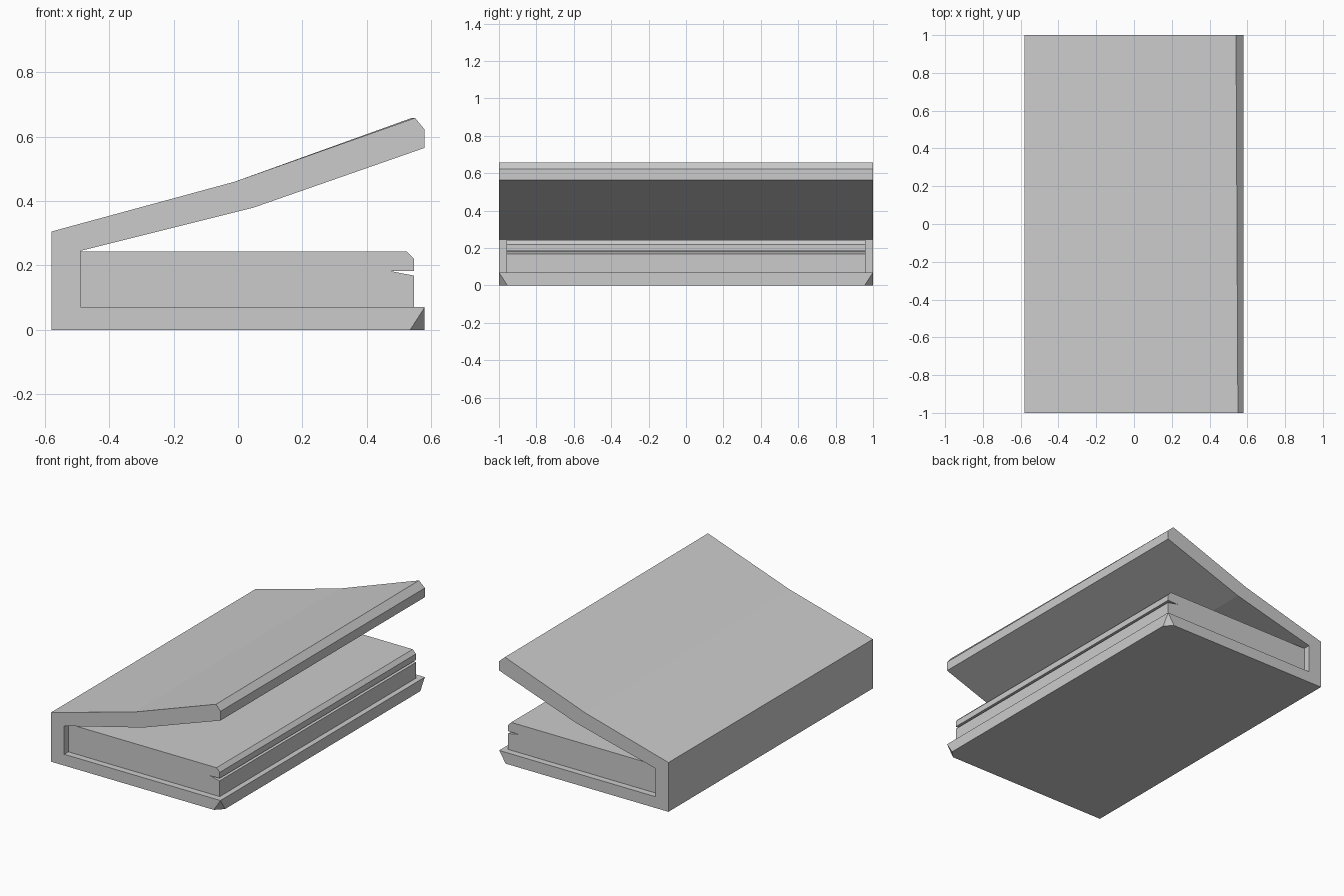
import bpy
import bmesh

cube = bpy.data.objects.get("Cube")
if cube:
    bpy.data.objects.remove(cube, do_unlink=True)

# Single plain grey
grey = bpy.data.materials.new("plain_grey")
grey.use_nodes = True
colour = (0.6, 0.6, 0.6, 1)
grey.diffuse_color = colour
grey.node_tree.nodes["Principled BSDF"].inputs["Base Color"].default_value = colour


def extrude_profile(name, profile, half_length, finish=None):
    """Extrude an x-z outline along y, centred on y = 0."""
    bm = bmesh.new()
    outline = bm.faces.new([bm.verts.new((x, -half_length, z)) for x, z in profile])
    grown = bmesh.ops.extrude_face_region(bm, geom=[outline])["geom"]
    moved = [g for g in grown if isinstance(g, bmesh.types.BMVert)]
    bmesh.ops.translate(bm, verts=moved, vec=(0, 2 * half_length, 0))
    if finish:
        finish(bm)
    bmesh.ops.recalc_face_normals(bm, faces=bm.faces)
    mesh = bpy.data.meshes.new(name)
    bm.to_mesh(mesh)
    bm.free()
    mesh.materials.append(grey)
    obj = bpy.data.objects.new(name, mesh)
    bpy.context.collection.objects.link(obj)
    return obj


def finish_cover(bm):
    # Top edge bevel narrows slightly towards the front
    for v in bm.verts:
        if v.co.z > 0.65 and v.co.y > 0:
            v.co.x -= 0.01
    # Clip both lower corners of the opening side
    for side in (-1, 1):
        corner = [v for v in bm.verts
                  if v.co.x > 0.57 and v.co.z < 0.01 and v.co.y * side > 0.99][0]
        along_x = bm.verts.new((0.535, side, 0))
        along_y = bm.verts.new((0.58, side * 0.955, 0))
        along_z = [v for v in bm.verts
                   if v.co.x > 0.57 and abs(v.co.z - 0.07) < 0.01 and v.co.y * side > 0.99][0]
        for face in list(corner.link_faces):
            ring = list(face.verts)
            i = ring.index(corner)
            if all(abs(v.co.z) < 0.001 for v in ring):
                cut = [along_x, along_y]
                if ring[i - 1].co.x > 0.5:
                    cut.reverse()
            elif all(abs(v.co.y - side) < 0.001 for v in ring):
                cut = [along_x]
            else:
                cut = [along_y]
            ring[i:i + 1] = cut
            bm.faces.remove(face)
            bm.faces.new(ring)
        bm.verts.remove(corner)
        bm.faces.new((along_x, along_y, along_z))


# Folded cover: base, spine and the half-open bent lid
extrude_profile("book_cover", [
    (-0.58, 0), (0.58, 0), (0.58, 0.07), (-0.49, 0.07), (-0.49, 0.245),
    (0.05, 0.38), (0.58, 0.565), (0.58, 0.622), (0.55, 0.658),
    (-0.01, 0.46), (-0.58, 0.305)], 1, finish_cover)

# Page block with bevelled top edge and a thin wedge-shaped gap
extrude_profile("page_block", [
    (-0.49, 0.07), (0.547, 0.07), (0.547, 0.168), (0.475, 0.182),
    (0.547, 0.183), (0.547, 0.22), (0.525, 0.243), (-0.49, 0.243)], 0.96)
